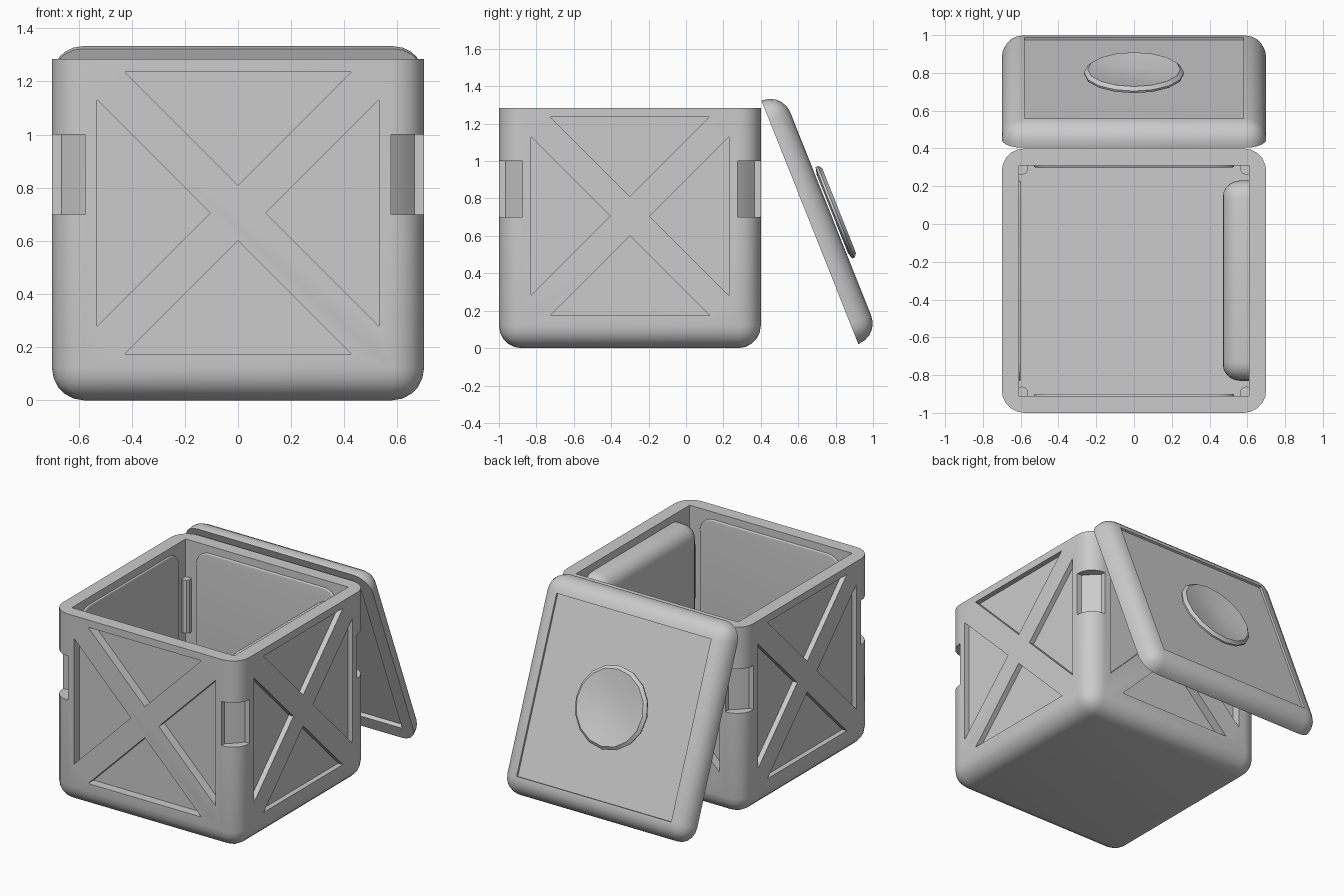
import bpy, bmesh, math
from mathutils import Matrix, Vector

if "Cube" in bpy.data.objects:
    bpy.data.objects.remove(bpy.data.objects["Cube"])

CY = -0.3                      # centre of the box along y
MID = 0.705                    # height of the side panel centres


def finish(name, bm, smooth=True):
    bmesh.ops.recalc_face_normals(bm, faces=bm.faces)
    me = bpy.data.meshes.new(name)
    bm.to_mesh(me)
    bm.free()
    ob = bpy.data.objects.new(name, me)
    bpy.context.collection.objects.link(ob)
    if smooth:
        shade(ob)
    return ob


def shade(ob):
    bpy.ops.object.select_all(action='DESELECT')
    ob.select_set(True)
    bpy.context.view_layer.objects.active = ob
    bpy.ops.object.shade_smooth_by_angle(angle=math.radians(35))


def block(lo, hi, radius=0, keep=None, segments=5):
    """Box between two corners; edges chosen by keep(midpoint) are rounded."""
    bm = bmesh.new()
    lo, hi = Vector(lo), Vector(hi)
    size = hi - lo
    bmesh.ops.create_cube(bm, size=1, matrix=Matrix.Translation((lo + hi) / 2)
                          @ Matrix.Diagonal((*size, 1)))
    if radius:
        edges = [e for e in bm.edges
                 if keep is None or keep((e.verts[0].co + e.verts[1].co) / 2)]
        bmesh.ops.bevel(bm, geom=edges, offset=radius, segments=segments,
                        profile=0.5, affect='EDGES')
    return bm


def prism(bm, base, shift):
    face = bm.faces.new([bm.verts.new(p) for p in base])
    out = bmesh.ops.extrude_face_region(bm, geom=[face], use_keep_orig=True)
    moved = [v for v in out['geom'] if isinstance(v, bmesh.types.BMVert)]
    bmesh.ops.translate(bm, verts=moved, vec=shift)


def cut(target, bm):
    cutter = finish("cutter", bm, False)
    cutter.hide_render = True
    mod = target.modifiers.new("cut", 'BOOLEAN')
    mod.object, mod.operation, mod.solver = cutter, 'DIFFERENCE', 'EXACT'
    bpy.context.view_layer.objects.active = target
    bpy.ops.object.modifier_apply(modifier=mod.name)
    bpy.data.objects.remove(cutter)


# Hollow crate body: rounded everywhere except the open rim
body = finish("crate_body", block((-.7, -.7, 0), (.7, .7, 1.285), .12,
                                  lambda m: m.z < 1.2), False)
cut(body, block((-.61, -.61, .1), (.61, .61, 1.5)))

# Four triangular recesses on each side leave the crossed braces
bm = bmesh.new()
for side in range(4):
    turn = Matrix.Rotation(side * math.pi / 2, 3, 'Z')
    depth = .06 if side % 2 == 0 else .035
    for quarter in range(4):
        spin = Matrix.Rotation(quarter * math.pi / 2, 3, 'Y')
        tri = [turn @ (spin @ Vector((x, 0, z)) + Vector((0, -.8, MID)))
               for x, z in ((-.425, .53), (.425, .53), (0, .105))]
        prism(bm, tri, turn @ Vector((0, .1 + depth, 0)))
cut(body, bm)

# Grip notches in the upright corners
bm = bmesh.new()
profile = ((.575, .8), (.575, .665), (.605, .64), (.64, .605), (.665, .575), (.8, .575), (.8, .8))
for side in range(4):
    turn = Matrix.Rotation(side * math.pi / 2, 3, 'Z')
    prism(bm, [turn @ Vector((x, y, .7)) for x, y in profile], Vector((0, 0, .3)))
cut(body, bm)
body.location.y = CY
shade(body)

# Posts backing the notches inside the crate
for sx in (-1, 1):
    for sy in (-1, 1):
        bm = bmesh.new()
        bmesh.ops.create_cone(bm, cap_ends=True, segments=10, radius1=.035, radius2=.035, depth=.36,
                              matrix=Matrix.Translation((sx * .595, CY + sy * .595, .85)))
        finish("corner_post", bm)

# Inner lining panels: thin on three sides, a thick pad on the right
for side, name in enumerate(("front_lining", "right_pad", "back_lining", "left_lining")):
    thick = side == 1
    bm = block((-.53, -.63, .175), (.53, -.47 if thick else -.6, 1.235),
               .1, lambda m: abs(m.x) > .5 and abs(m.z - MID) > .5)
    rim = [e for e in bm.edges if all(v.co.y > -.61 for v in e.verts)]
    bmesh.ops.bevel(bm, geom=rim, offset=.09 if thick else .008,
                    segments=5, profile=.5, affect='EDGES')
    bm.transform(Matrix.Translation((0, CY, 0)) @ Matrix.Rotation(side * math.pi / 2, 4, 'Z'))
    finish(name, bm)

# Lid leaning on the back, its rounded outer face turned away from the crate
lean = Matrix.Translation((0, .6625, .6725)) @ Matrix.Rotation(math.radians(-68.3), 4, 'X')
lid = finish("lid", block((-.7, -.7, 0), (.7, .7, .12), .115, lambda m: m.z > .01), False)
cut(lid, block((-.58, -.58, .105), (.58, .58, .2)))
cut(lid, block((-.61, -.61, -.1), (.61, .61, .03)))
lid.matrix_world = lean
shade(lid)

# Shallow round dish handle standing just off the lid
bm = bmesh.new()
rings = [(.225, .128), (.262, .137), (.265, .15), (.245, .168), (.225, .165), (.1, .142)]
N = 16
loops = [[bm.verts.new((r * math.cos(i * math.tau / N), r * math.sin(i * math.tau / N), z))
          for i in range(N)] for r, z in rings]
for a, b in zip(loops, loops[1:]):
    for i in range(N):
        j = (i + 1) % N
        bm.faces.new((a[i], a[j], b[j], b[i]))
bm.faces.new(loops[0])
bm.faces.new(loops[-1])
finish("lid_dish", bm).matrix_world = lean
